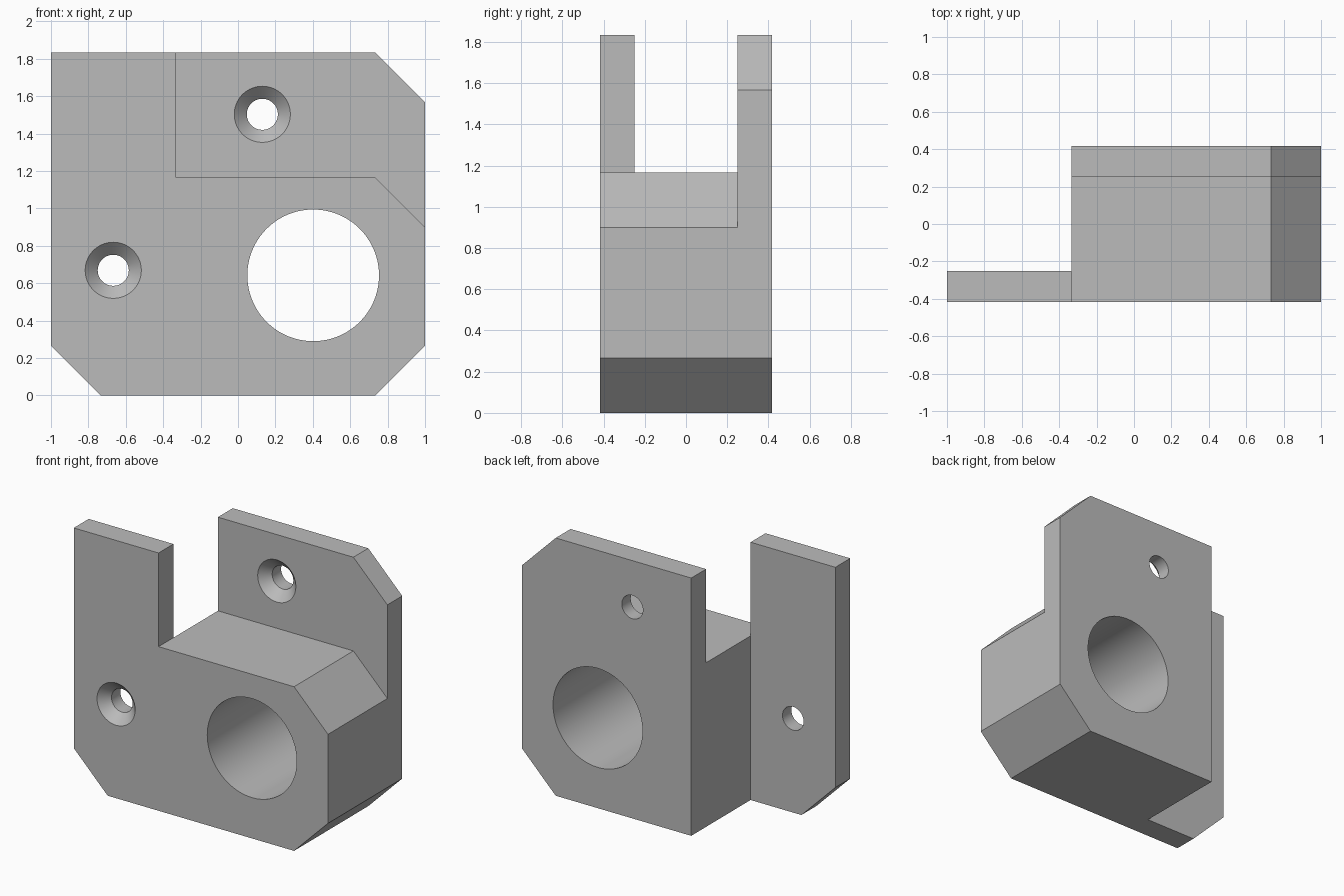
import bpy
import bmesh
import math

if "Cube" in bpy.data.objects:
    bpy.data.objects.remove(bpy.data.objects["Cube"], do_unlink=True)

grey = bpy.data.materials.new("plain_grey")
grey.use_nodes = True
COLOUR = (0.5, 0.5, 0.5, 1)
grey.diffuse_color = COLOUR
grey.node_tree.nodes["Principled BSDF"].inputs["Base Color"].default_value = COLOUR

# Overall dimensions
HALF_Y, PLATE_Y, TOP = 0.417, 0.25, 1.833
STEP_X, STEP_Z, CHAMFER = -0.333, 1.167, 0.267


def finish(name, bm):
    bmesh.ops.recalc_face_normals(bm, faces=bm.faces)
    mesh = bpy.data.meshes.new(name)
    bm.to_mesh(mesh)
    bm.free()
    mesh.materials.append(grey)
    obj = bpy.data.objects.new(name, mesh)
    bpy.context.collection.objects.link(obj)
    return obj


def prism(name, outline, y0, y1):
    """Extrude an x-z outline along y."""
    bm = bmesh.new()
    face = bm.faces.new([bm.verts.new((x, y0, z)) for x, z in outline])
    ext = bmesh.ops.extrude_face_region(bm, geom=[face])
    moved = [v for v in ext["geom"] if isinstance(v, bmesh.types.BMVert)]
    bmesh.ops.translate(bm, verts=moved, vec=(0, y1 - y0, 0))
    return finish(name, bm)


def lathe(name, x, z, profile, sides=96):
    """Closed turned shape along y from (y, radius) pairs."""
    bm = bmesh.new()
    rings = []
    for y, r in profile:
        angles = [2 * math.pi * i / sides for i in range(sides)]
        rings.append([bm.verts.new((x + r * math.cos(a), y, z + r * math.sin(a)))
                      for a in angles])
    for a, b in zip(rings, rings[1:]):
        for i in range(sides):
            j = (i + 1) % sides
            bm.faces.new((a[i], a[j], b[j], b[i]))
    bm.faces.new(rings[0])
    bm.faces.new(rings[-1])
    return finish(name, bm)


def countersink(name, x, z, face_y):
    wide, narrow, depth, over = 0.15, 0.083, 0.067, 0.02
    flare = over * (wide - narrow) / depth
    return lathe(name, x, z, [(face_y - over, wide + flare),
                              (face_y + depth, narrow), (face_y + 0.3, narrow)])


# Chamfered block
body = prism("bracket_body", [
    (-1, CHAMFER), (CHAMFER - 1, 0), (1 - CHAMFER, 0), (1, CHAMFER),
    (1, TOP - CHAMFER), (1 - CHAMFER, TOP), (-1, TOP)], -HALF_Y, HALF_Y)

# Cutters: rear corner, upper slot, bore and screw holes
cutters = [
    prism("rear_corner_cutter",
          [(-2, -1), (STEP_X, -1), (STEP_X, 3), (-2, 3)], -PLATE_Y, 1),
    prism("upper_slot_cutter",
          [(STEP_X, STEP_Z), (1 - CHAMFER, STEP_Z), (2 - CHAMFER, STEP_Z - 1),
           (2, 3), (STEP_X, 3)], -1, PLATE_Y),
    lathe("bore_cutter", 0.402, 0.642, [(-1, 0.352), (1, 0.352)], 128),
    countersink("front_screw_cutter", -0.667, 0.669, -HALF_Y),
    countersink("rear_screw_cutter", 0.13, 1.503, PLATE_Y),
]

bpy.context.view_layer.objects.active = body
body.select_set(True)
for cutter in cutters:
    mod = body.modifiers.new(cutter.name, "BOOLEAN")
    mod.operation = "DIFFERENCE"
    mod.solver = "EXACT"
    mod.object = cutter
    bpy.ops.object.modifier_apply(modifier=mod.name)
    bpy.data.objects.remove(cutter, do_unlink=True)

bpy.ops.object.shade_smooth_by_angle(angle=math.radians(25))
